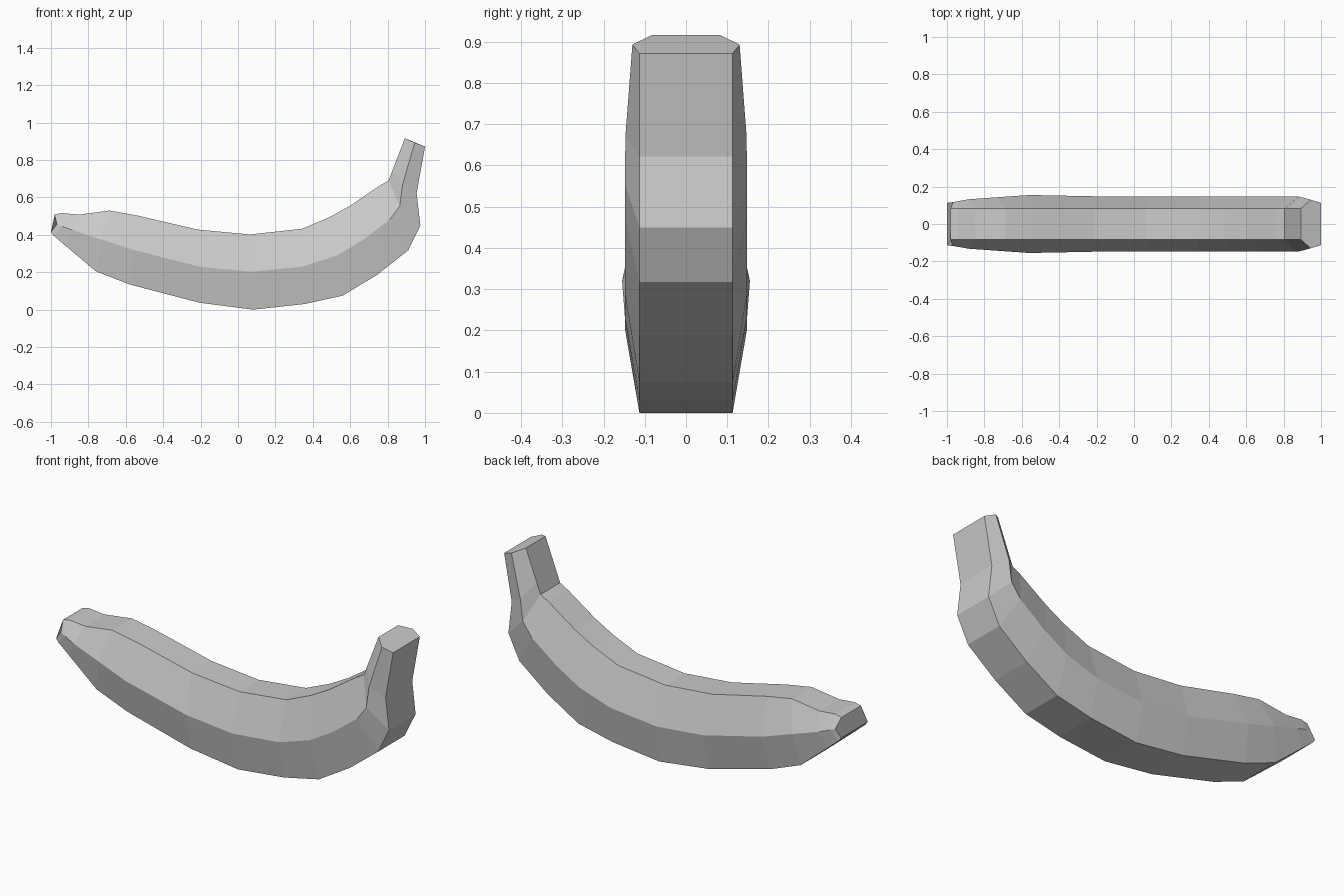
import bpy, bmesh

# Stations along the fruit: top x,z | widest ridge x,z | bottom x,z | ridge half width
STATIONS = [
    (-.98, .508, -.968, .457, -1.0, .415, .117),
    (-.945, .517, -.94, .445, -.985, .395, .122),
    (-.85, .508, -.885, .425, -.92, .34, .132),
    (-.687, .53, -.73, .375, -.76, .205, .143),
    (-.537, .503, -.56, .32, -.58, .135, .155),
    (-.215, .428, -.205, .23, -.205, .037, .148),
    (.065, .402, .07, .203, .08, 0, .148),
    (.345, .433, .345, .23, .355, .03, .148),
    (.49, .495, .53, .29, .56, .075, .148),
    (.60, .556, .665, .37, .745, .187, .148),
    (.757, .663, .81, .48, .91, .317, .148),
    (.805, .69, .865, .555, .975, .45, .148),
    (.828, .75, .88, .67, .955, .622, .147),
    (.892, .916, .945, .893, 1.0, .872, .13),
]
TOP_W, BOTTOM_W = .083, .113

bm = bmesh.new()
rings = []
for tx, tz, mx, mz, bx, bz, w in STATIONS:
    # six-sided cross-section, mirrored about y = 0
    half = [(tx, TOP_W, tz), (mx, w, mz), (bx, BOTTOM_W, bz)]
    loop = half + [(x, -y, z) for x, y, z in reversed(half)]
    rings.append([bm.verts.new(p) for p in loop])

# Skin between stations
for a, b in zip(rings, rings[1:]):
    for i in range(6):
        j = (i + 1) % 6
        bm.faces.new((a[i], a[j], b[j], b[i]))

# Blossom tip and stem end caps
bm.faces.new(rings[0])
bm.faces.new(rings[-1])
bmesh.ops.recalc_face_normals(bm, faces=bm.faces[:])

mesh = bpy.data.meshes.new("banana")
bm.to_mesh(mesh)
bm.free()
banana = bpy.data.objects.new("banana", mesh)
bpy.context.collection.objects.link(banana)
